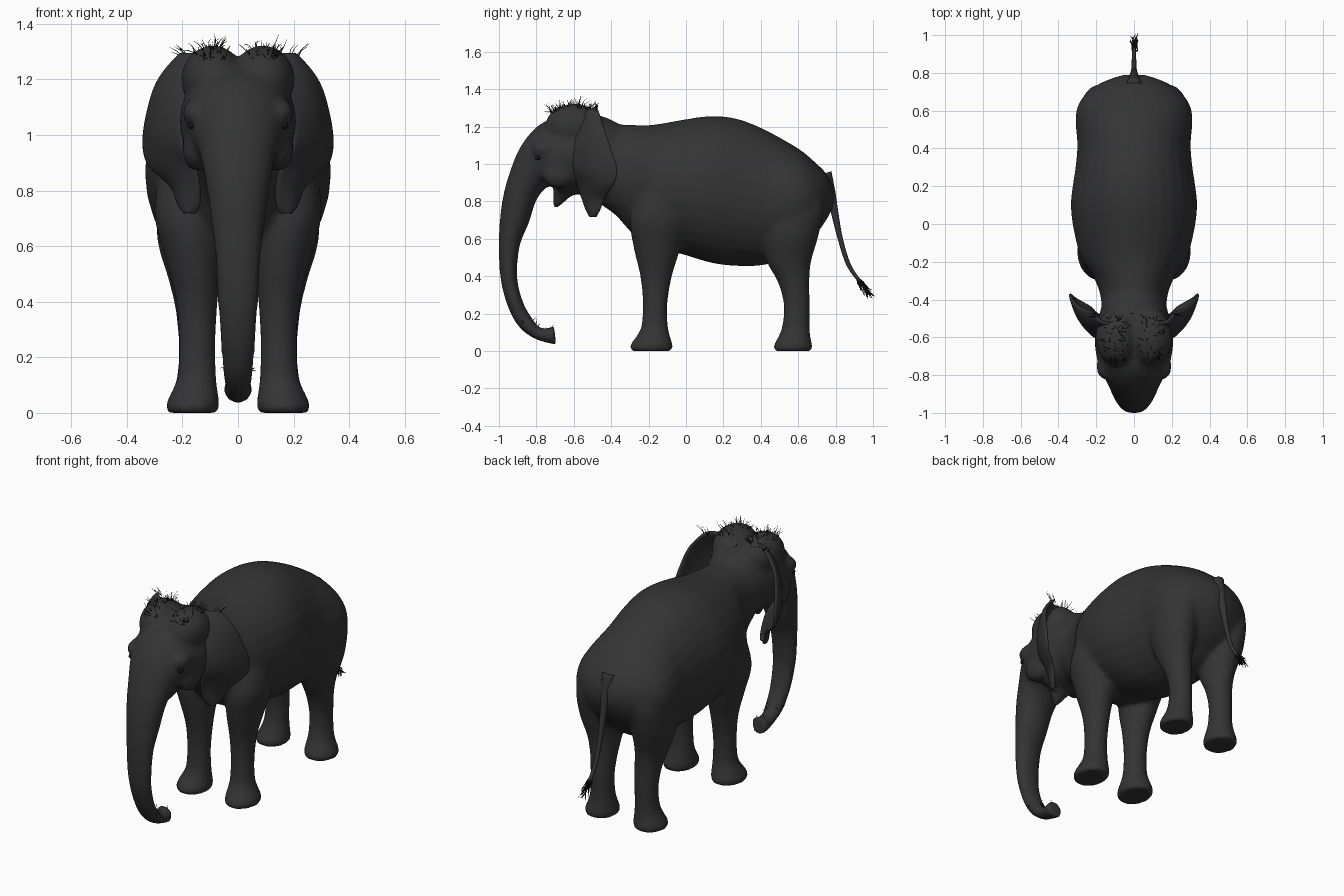
import bpy, bmesh, math, random
from mathutils import Vector
from mathutils.bvhtree import BVHTree

random.seed(4)
cube = bpy.data.objects.get("Cube")
if cube:
    bpy.data.objects.remove(cube)


def material(name, value):
    mat = bpy.data.materials.new(name)
    mat.use_nodes = True
    color = (value, value, value, 1)
    mat.diffuse_color = color
    node = mat.node_tree.nodes["Principled BSDF"]
    node.inputs["Base Color"].default_value = color
    node.inputs["Roughness"].default_value = 0.9
    return mat


SKIN = material("charcoal skin", 0.034)
HAIR = material("black hair", 0.008)


def spline(rows, steps=4):
    """Smooth curve through rows of numbers."""
    out = []
    last = len(rows) - 1
    for i in range(last):
        a, b, c, d = (rows[max(0, min(last, i + k))] for k in (-1, 0, 1, 2))
        for s in range(steps):
            t = s / steps
            out.append([q + t / 2 * (r - p + t * (2*p - 5*q + 4*r - w + t * (3*(q - r) + w - p)))
                        for p, q, r, w in zip(a, b, c, d)])
    return out + [list(rows[-1])]


def loft(bm, rows, axis=None, sides=28):
    """Skin ellipses (x, y, z, half width, half depth) along a path."""
    rows = spline(rows)
    rings = []
    for i, (x, y, z, rx, rv) in enumerate(rows):
        before, after = rows[max(i - 1, 0)], rows[min(i + 1, len(rows) - 1)]
        t = Vector(axis) if axis else Vector((0, after[1] - before[1], after[2] - before[2])).normalized()
        u = Vector((1, 0, 0))
        v = t.cross(u)
        ring = []
        for k in range(sides):
            a = math.tau * k / sides
            ring.append(bm.verts.new(Vector((x, y, z)) + u * rx * math.cos(a) + v * rv * math.sin(a)))
        rings.append(ring)
    for r, s in zip(rings, rings[1:]):
        for k in range(sides):
            j = (k + 1) % sides
            bm.faces.new((r[k], r[j], s[j], s[k]))
    bm.faces.new(rings[0])
    bm.faces.new(rings[-1])


def ball(bm, center, size):
    made = bmesh.ops.create_uvsphere(bm, u_segments=24, v_segments=16, radius=1)["verts"]
    bmesh.ops.scale(bm, verts=made, vec=size)
    bmesh.ops.translate(bm, verts=made, vec=center)


def finish(bm, name, mat):
    bmesh.ops.recalc_face_normals(bm, faces=bm.faces)
    for f in bm.faces:
        f.smooth = True
    mesh = bpy.data.meshes.new(name)
    bm.to_mesh(mesh)
    bm.free()
    mesh.materials.append(mat)
    obj = bpy.data.objects.new(name, mesh)
    bpy.context.collection.objects.link(obj)
    return obj


bm = bmesh.new()

# Torso: y, belly height, back height, half width
torso = [(-.55, .85, 1.2, .15), (-.45, .78, 1.24, .17), (-.37, .72, 1.215, .18),
         (-.28, .62, 1.21, .215), (-.18, .55, 1.21, .28), (-.03, .52, 1.235, .32),
         (.1, .48, 1.255, .335), (.2, .46, 1.255, .325), (.3, .455, 1.235, .31),
         (.42, .46, 1.185, .3), (.54, .5, 1.12, .31), (.62, .56, 1.07, .3),
         (.69, .62, 1.01, .255), (.75, .7, .95, .17), (.79, .78, .88, .06)]
loft(bm, [(0, y, (b + t) / 2, w, (t - b) / 2) for y, b, t, w in torso], (0, 1, 0))

# Head running into the trunk: y, z, half width, half depth
trunk = [(-.4, 1.02, .16, .19), (-.5, 1.05, .19, .215), (-.6, 1.05, .21, .215),
         (-.72, 1.025, .195, .2), (-.785, .995, .165, .145), (-.84, .93, .137, .108),
         (-.885, .835, .118, .09), (-.915, .71, .1, .08), (-.945, .57, .083, .057),
         (-.947, .39, .073, .045), (-.912, .25, .063, .043), (-.86, .155, .056, .043),
         (-.8, .098, .048, .034), (-.74, .083, .05, .04), (-.7, .085, .056, .054)]
loft(bm, [(0, y, z, w, d) for y, z, w, d in trunk])

# Lower jaw
loft(bm, [(0, -.58, .95, .12, .1), (0, -.65, .87, .08, .06), (0, -.69, .79, .03, .025), (0, -.7, .765, .012, .01)])

# Legs: z, x, y, half width, half length
front_leg = [(0, .163, -.185, .09, .11), (.03, .163, -.185, .097, .115), (.08, .155, -.175, .082, .09),
             (.13, .148, -.168, .07, .072), (.25, .147, -.165, .066, .066), (.4, .148, -.16, .075, .085),
             (.55, .16, -.155, .1, .125), (.7, .18, -.15, .12, .15), (.85, .18, -.13, .11, .13)]
hind_leg = [(0, .163, .572, .09, .1), (.03, .163, .572, .095, .104), (.08, .155, .58, .08, .085),
            (.14, .15, .588, .068, .073), (.25, .148, .592, .066, .07), (.37, .15, .575, .075, .085),
            (.48, .16, .55, .09, .12), (.62, .175, .555, .115, .155), (.78, .18, .57, .11, .17),
            (.9, .17, .57, .09, .13)]
for side in (-1, 1):
    for leg in (front_leg, hind_leg):
        loft(bm, [(side * x, y, z, w, d) for z, x, y, w, d in leg], (0, 0, 1))
    # Crown domes and brows
    ball(bm, (side * .09, -.6, 1.2), (.115, .155, .122))
    ball(bm, (side * .15, -.755, 1.08), (.05, .07, .05))
    ball(bm, (side * .15, -.68, .95), (.05, .09, .08))

body = finish(bm, "body", SKIN)
remesh = body.modifiers.new("blend", 'REMESH')
remesh.mode = 'VOXEL'
remesh.voxel_size = .012
remesh.use_smooth_shade = True
smooth = body.modifiers.new("soften", 'SMOOTH')
smooth.factor = .5
smooth.iterations = 14

# Ears: z, inner x and y, outer x and y
ear = [(1.295, .11, -.52, .2, -.47), (1.2, .155, -.57, .285, -.44), (1.08, .19, -.6, .325, -.4),
       (.97, .195, -.6, .34, -.365), (.89, .15, -.58, .32, -.385), (.82, .135, -.555, .24, -.43),
       (.75, .135, -.525, .21, -.46), (.72, .15, -.5, .18, -.48)]
bm = bmesh.new()
COLS = 8
grid = []
for z, xi, yi, xo, yo in spline(ear, 3):
    row = []
    for k in range(COLS + 1):
        t = k / COLS
        bulge = .018 * math.sin(math.pi * t)
        row.append(bm.verts.new((xi + (xo - xi) * t + bulge, yi + (yo - yi) * t - bulge, z)))
    grid.append(row)
for r, s in zip(grid, grid[1:]):
    for k in range(COLS):
        bm.faces.new((r[k], r[k + 1], s[k + 1], s[k]))
ears = finish(bm, "ears", SKIN)
solid = ears.modifiers.new("thickness", 'SOLIDIFY')
solid.thickness = .02
solid.offset = 0
ears.modifiers.new("mirror", 'MIRROR')
sub = ears.modifiers.new("round", 'SUBSURF')
sub.levels = sub.render_levels = 1

# Eyes
bm = bmesh.new()
for side in (-1, 1):
    ball(bm, (side * .165, -.79, 1.035), (.016, .018, .014))
finish(bm, "eyes", HAIR)

# Tail
bm = bmesh.new()
loft(bm, [(0, .74, .95, .04, .04), (0, .775, .84, .028, .026), (0, .795, .74, .02, .02),
          (0, .825, .6, .014, .014), (0, .87, .46, .012, .012), (0, .935, .365, .009, .009)], sides=14)
finish(bm, "tail", SKIN)


def strands(name, paths, radius):
    curve = bpy.data.curves.new(name, 'CURVE')
    curve.dimensions = '3D'
    curve.bevel_depth = radius
    curve.bevel_resolution = 0
    curve.materials.append(HAIR)
    for path in paths:
        sp = curve.splines.new('POLY')
        sp.points.add(len(path) - 1)
        for point, co in zip(sp.points, path):
            point.co = (*co, 1)
        sp.points[-1].radius = .3
    obj = bpy.data.objects.new(name, curve)
    bpy.context.collection.objects.link(obj)


def jitter(amount):
    return Vector([random.uniform(-amount, amount) for _ in range(3)])


# Hair on the crown and trunk tip, rooted on the skin
bpy.context.view_layer.update()
tree = BVHTree.FromObject(body, bpy.context.evaluated_depsgraph_get())


def hair(near, length):
    root, normal, _, _ = tree.find_nearest(near)
    lean = normal * random.uniform(.15, 1) + jitter(.6)
    tip = root + lean * length
    return [root - normal * .003, root + lean * length * .5 + normal * .004, tip + jitter(.008)]


hairs = [hair(Vector((random.uniform(-.19, .19), random.uniform(-.8, -.45), 1.34)), random.uniform(.02, .045))
         for _ in range(130)]
hairs += [hair(Vector((random.uniform(-.06, .06), random.uniform(-.88, -.72), .16)), .02) for _ in range(14)]
for side in (-1, 1):
    for _ in range(6):
        root = Vector((side * random.uniform(.17, .22), -.48, 1.28))
        lean = Vector((side * .025, 0, .03)) + jitter(.02)
        hairs.append([root, root + lean * .6, root + lean + Vector((side * .01, 0, 0))])
strands("head_hair", hairs, .0013)

# Tail tuft
tuft = []
for _ in range(30):
    root = Vector((0, .9, .41)).lerp(Vector((0, .955, .34)), random.random())
    tip = root + Vector((0, .04, -.06)) + jitter(.024)
    tuft.append([root, root.lerp(tip, .5) + jitter(.012), tip])
strands("tail_tuft", tuft, .004)
